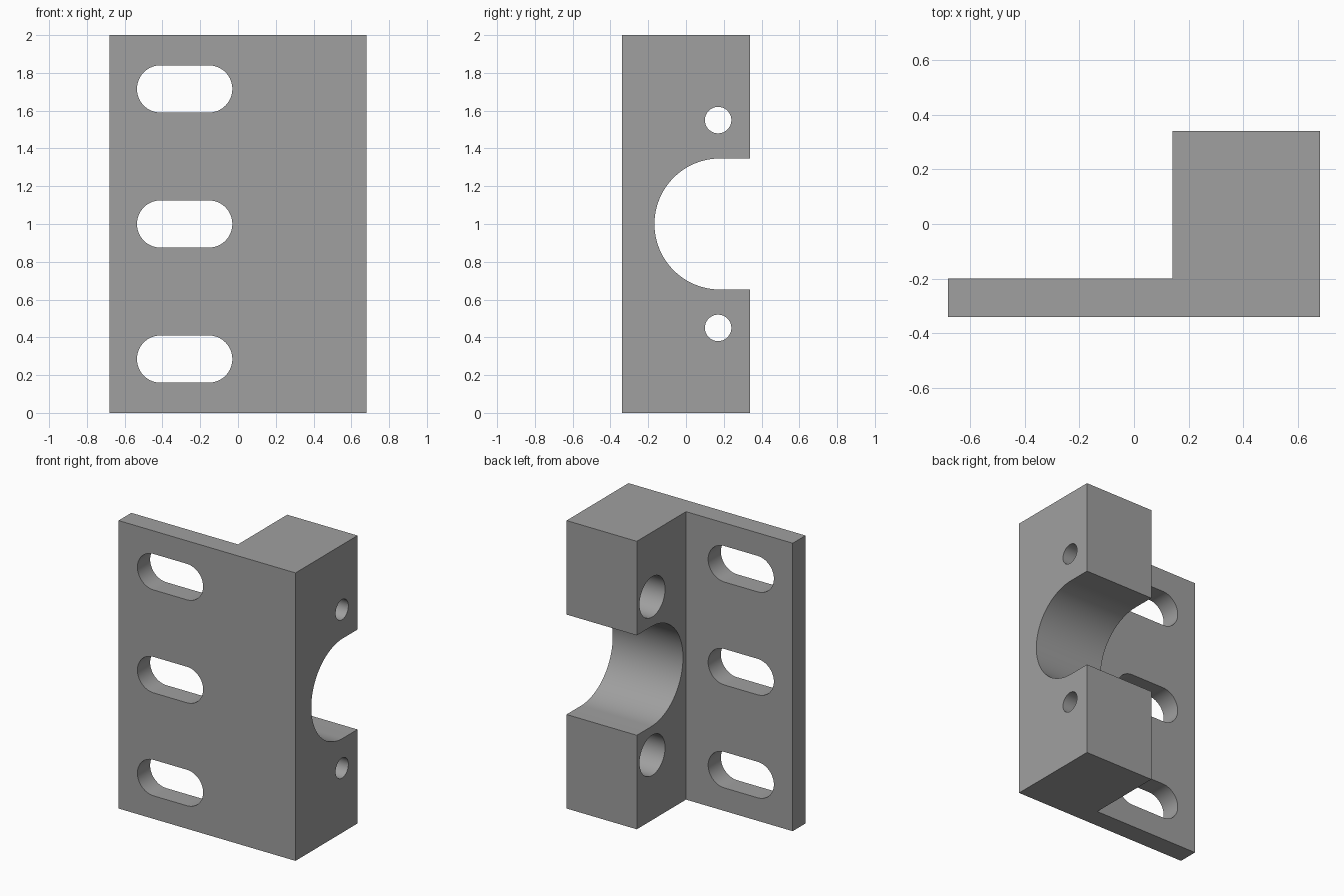
import bpy, bmesh, math
from mathutils import Vector

if "Cube" in bpy.data.objects:
    bpy.data.objects.remove(bpy.data.objects["Cube"])

grey = bpy.data.materials.new("grey_metal")
grey.diffuse_color = (0.35, 0.35, 0.35, 1)
grey.use_nodes = True
grey.node_tree.nodes["Principled BSDF"].inputs["Base Color"].default_value = grey.diffuse_color


def prism(name, outline, to_3d, a, b):
    """Extrude a 2D outline from depth a to depth b; to_3d maps (u, v, depth) to x, y, z."""
    bm = bmesh.new()
    face = bm.faces.new([bm.verts.new(to_3d(u, v, a)) for u, v in outline])
    shift = Vector(to_3d(0, 0, b)) - Vector(to_3d(0, 0, a))
    ext = bmesh.ops.extrude_face_region(bm, geom=[face], use_keep_orig=True)
    bmesh.ops.translate(bm, vec=shift, verts=[v for v in ext["geom"] if isinstance(v, bmesh.types.BMVert)])
    bmesh.ops.recalc_face_normals(bm, faces=bm.faces)
    mesh = bpy.data.meshes.new(name)
    bm.to_mesh(mesh)
    bm.free()
    mesh.materials.append(grey)
    obj = bpy.data.objects.new(name, mesh)
    bpy.context.collection.objects.link(obj)
    return obj


def along_x(u, v, d): return (d, u, v)
def along_y(u, v, d): return (u, d, v)
def along_z(u, v, d): return (u, v, d)


def stadium(u0, u1, v, r, n=32):
    """Round-ended slot outline between two centres (a circle when u0 == u1)."""
    pts = [(u1 + r * math.cos(t), v + r * math.sin(t))
           for t in (-math.pi / 2 + math.pi * i / n for i in range(n + 1))]
    pts += [(u0 - r * math.cos(t), v - r * math.sin(t))
            for t in (-math.pi / 2 + math.pi * i / n for i in range(n + 1))]
    if u0 == u1:  # drop the doubled points of a full circle
        pts = pts[:n] + pts[n + 1:-1]
    return pts


# L-shaped body: thin mounting flange and thick clamp block
bracket = prism("bracket", [(-0.68, -0.34), (0.68, -0.34), (0.68, 0.34),
                            (0.14, 0.34), (0.14, -0.20), (-0.68, -0.20)], along_z, 0, 2)

cutters = []
# Three slots through the flange
for z in (0.285, 1.0, 1.715):
    cutters.append(prism("slot_cutter", stadium(-0.41, -0.155, z, 0.125), along_y, -0.5, 0.0))
# Half-round bore open at the back
cutters.append(prism("bore_cutter", stadium(0.18, 1.0, 1.0, 0.347, 48), along_x, 0.0, 0.9))
# Counterbored bolt holes
for z in (0.45, 1.55):
    cutters.append(prism("bolt_cutter", stadium(0.17, 0.17, z, 0.07), along_x, 0.0, 0.9))
    cutters.append(prism("counterbore_cutter", stadium(0.17, 0.17, z, 0.14), along_x, 0.0, 0.44))

bpy.context.view_layer.objects.active = bracket
bracket.select_set(True)
for c in cutters:
    mod = bracket.modifiers.new("cut", 'BOOLEAN')
    mod.operation = 'DIFFERENCE'
    mod.solver = 'EXACT'
    mod.object = c
    bpy.ops.object.modifier_apply(modifier=mod.name)
    bpy.data.objects.remove(c)

bpy.ops.object.shade_smooth_by_angle(angle=math.radians(30))
